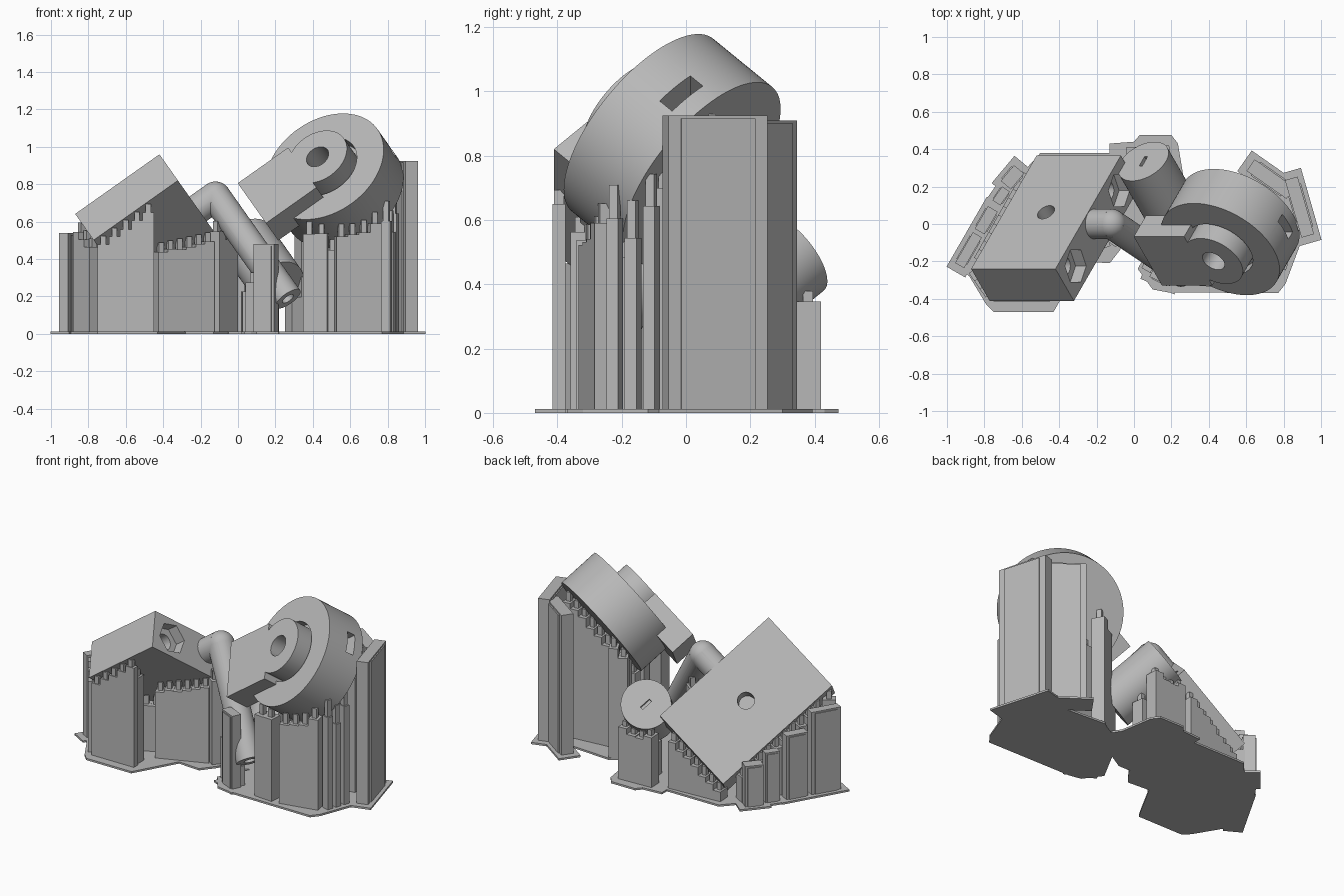
import bpy, bmesh, math, random
from mathutils import Matrix, Vector
from mathutils.bvhtree import BVHTree

random.seed(4)
cube = bpy.data.objects.get("Cube")
if cube:
    bpy.data.objects.remove(cube)

grey = bpy.data.materials.new("plain_grey")
grey.use_nodes = True
grey.diffuse_color = (0.48, 0.48, 0.48, 1)
grey.node_tree.nodes["Principled BSDF"].inputs["Base Color"].default_value = grey.diffuse_color

# Tilted frame shared by all printed parts: a cube stood on its corner
U = Vector((math.sqrt(2 / 3), 0, math.sqrt(1 / 3)))
V = Vector((math.sqrt(1 / 6), math.sqrt(0.5), -math.sqrt(1 / 3)))
T = U.cross(V)
TILT = Matrix((U, V, T)).transposed().to_4x4()


def add(name, bm):
    bmesh.ops.recalc_face_normals(bm, faces=bm.faces)
    mesh = bpy.data.meshes.new(name)
    bm.to_mesh(mesh)
    bm.free()
    mesh.materials.append(grey)
    ob = bpy.data.objects.new(name, mesh)
    bpy.context.collection.objects.link(ob)
    return ob


def block(name, centre, size, rot=TILT):
    bm = bmesh.new()
    bmesh.ops.create_cube(bm, size=1, matrix=Matrix.Translation(centre) @ rot @ Matrix.Diagonal((*size, 1)))
    return add(name, bm)


def rod(name, start, end, radius, sides=64):
    axis = end - start
    bm = bmesh.new()
    spin = axis.to_track_quat("Z", "Y").to_matrix().to_4x4()
    bmesh.ops.create_cone(bm, cap_ends=True, segments=sides, radius1=radius, radius2=radius,
                          depth=axis.length, matrix=Matrix.Translation((start + end) / 2) @ spin)
    return add(name, bm)


def boolean(ob, operation, *tools):
    for tool in tools:
        mod = ob.modifiers.new(operation, "BOOLEAN")
        mod.operation, mod.object, mod.solver = operation, tool, "EXACT"
    dg = bpy.context.evaluated_depsgraph_get()
    mesh = bpy.data.meshes.new_from_object(ob.evaluated_get(dg))
    ob.modifiers.clear()
    ob.data = mesh
    for tool in tools:
        bpy.data.objects.remove(tool)


def smooth(ob):
    bpy.ops.object.select_all(action="DESELECT")
    ob.select_set(True)
    bpy.context.view_layer.objects.active = ob
    bpy.ops.object.shade_smooth_by_angle(angle=math.radians(30))


# Rectangular housing with a round top hole and two hexagonal sockets
B = Vector((-0.42, -0.24, 0.96))
LEN_U, LEN_V, LEN_T = 0.552, 0.857, 0.242
mid = B - U * LEN_U / 2 + V * LEN_V / 2 - T * LEN_T / 2
housing = block("housing", mid, (LEN_U, LEN_V, LEN_T))
cuts = [rod("hole", mid, mid + T * 0.2, 0.05)]
for side in (-1, 1):
    p = mid + U * LEN_U / 2 + V * side * 0.285
    cuts.append(rod("socket", p - U * 0.07, p + U * 0.1, 0.098, 6))
    cuts.append(rod("socket_bore", p - U * 0.2, p, 0.05, 24))
boolean(housing, "DIFFERENCE", *cuts)

# Drum with a recess, raised hub, flat arm, bore and side slot
C = Vector((0.515, -0.043, 0.82))
R = 0.347
drum = rod("drum", C - V * 0.13, C + V * 0.13, R, 96)
boolean(drum, "DIFFERENCE", rod("recess", C - V * 0.2, C - V * 0.07, 0.19))
boolean(drum, "UNION", rod("hub", C - V * 0.22, C, 0.172),
        block("arm", C - U * 0.265 - V * 0.14, (0.33, 0.16, 0.37)))
boolean(drum, "DIFFERENCE", rod("bore", C - V * 0.3, C - V * 0.02, 0.065),
        block("slot", C + U * 0.32 + V * 0.04, (0.22, 0.055, 0.135)))

# Bent crank rod with a rounded elbow and drilled end
elbow = Vector((-0.12, 0, 0.735))
tip = elbow + (V * 0.4 - T * 0.91).normalized() * 0.72
crank = rod("crank_rod", elbow, tip, 0.08, 48)
bm = bmesh.new()
bmesh.ops.create_uvsphere(bm, u_segments=32, v_segments=16, radius=0.08, matrix=Matrix.Translation(elbow) @ TILT)
boolean(crank, "UNION", add("elbow", bm), rod("stub", elbow - U * 0.2, elbow, 0.08, 48))
along = (tip - elbow).normalized()
boolean(crank, "DIFFERENCE", rod("tip_hole", tip - along * 0.1, tip + along * 0.1, 0.035, 24))

# Thick peg with a shallow slot in its cap
cap = Vector((0.05, 0.335, 0.495))
peg = rod("peg", cap - T * 0.4, cap, 0.148)
boolean(peg, "DIFFERENCE", block("peg_slot", cap, (0.02, 0.07, 0.06)))

parts = [housing, drum, crank, peg]
for ob in parts:
    smooth(ob)
dg = bpy.context.evaluated_depsgraph_get()
trees = [BVHTree.FromObject(ob, dg) for ob in parts]


def underside(x, y):
    hits = [t.ray_cast(Vector((x, y, -0.1)), Vector((0, 0, 1)))[0] for t in trees]
    return min([h.z for h in hits if h], default=None)


def prism(bm, x, y, wide, deep, top, angle):
    place = Matrix.Translation((x, y, top / 2)) @ Matrix.Rotation(angle, 4, "Z")
    bmesh.ops.create_cube(bm, size=1, matrix=place @ Matrix.Diagonal((wide, deep, top, 1)))


# Support walls: stepped columns with short teeth reaching the part above
def support(name, a, b, deep=0.08, fill=1.0, gap=0.045, step=0.055):
    a, b = Vector(a), Vector(b)
    d = b - a
    angle = math.atan2(d.y, d.x)
    n = max(1, round(d.length / step))
    bm = bmesh.new()
    for i in range(n):
        p = a + d * (i + 0.5) / n
        z = underside(p.x, p.y)
        if z and z > 0.1:
            top = z - gap * random.uniform(0.85, 1.2)
            prism(bm, p.x, p.y, d.length / n * fill, deep, top, angle)
            prism(bm, p.x, p.y, 0.028, 0.03, z + 0.005, angle)
    add(name, bm)


# Each wall: start, end, then optional thickness, fill and gap
walls = {
    "housing_front": ((-0.75, -0.395), (-0.45, -0.395), 0.04),
    "housing_front_inner": ((-0.73, -0.33), (-0.46, -0.33), 0.06),
    "housing_corner": ((-0.85, -0.24), (-0.76, -0.37)),
    "housing_left": ((-0.82, -0.2), (-0.56, 0.26)),
    "housing_middle": ((-0.7, -0.25), (-0.38, -0.06)),
    "housing_right": ((-0.44, -0.2), (-0.14, -0.08)),
    "housing_end": ((-0.13, -0.1), (0.0, 0.07)),
    "housing_low": ((-0.3, 0.04), (-0.08, 0.18)),
    "housing_back": ((-0.48, 0.3), (-0.12, 0.32)),
    "arm_front": ((0.06, -0.2), (0.2, -0.28)),
    "drum_front_left": ((0.35, -0.29), (0.48, -0.3), 0.08, 1, 0.05),
    "drum_front": ((0.52, -0.3), (0.76, -0.25), 0.07, 1, 0.06),
    "drum_inner": ((0.42, -0.2), (0.7, -0.18), 0.06),
    "drum_middle": ((0.4, -0.08), (0.8, -0.07), 0.06),
    "drum_right": ((0.785, -0.25), (0.84, -0.08), 0.05, 0.65, 0.11),
    "drum_back": ((0.38, 0.04), (0.8, 0.08)),
    "drum_left": ((0.27, 0.1), (0.42, 0.18)),
    "peg_back": ((-0.04, 0.37), (0.19, 0.38), 0.08, 1, 0.03),
    "peg_middle": ((0.02, 0.25), (0.2, 0.27)),
}
for name, spec in walls.items():
    support(name + "_support", *spec)

# Free-standing support slabs: x, y, length, thickness, height, angle in degrees
slabs = {
    "tall_right": (0.885, 0.09, 0.32, 0.07, 0.925, 106),
    "tall_back": (0.73, 0.24, 0.26, 0.075, 0.91, -35),
    "left": (-0.885, -0.14, 0.19, 0.055, 0.54, 60),
    "left_middle": (-0.79, 0.02, 0.14, 0.06, 0.42, 60),
    "left_low": (-0.71, 0.15, 0.09, 0.05, 0.33, 55),
    "left_back": (-0.65, 0.25, 0.11, 0.07, 0.27, 50),
    "arm_side": (0.15, -0.28, 0.12, 0.06, 0.48, -25),
}
for name, (x, y, wide, deep, top, angle) in slabs.items():
    bm = bmesh.new()
    prism(bm, x, y, wide, deep, top, math.radians(angle))
    prism(bm, x, y, wide * 0.75, deep * 1.2, top - 0.01, math.radians(angle))
    add(name + "_support", bm)
    bm = bmesh.new()
    prism(bm, x, y, wide + 0.08, deep + 0.06, 0.012, math.radians(angle))
    add(name + "_foot", bm)

# Thin base sheets under the supports
sheets = {
    "housing_base": [(-0.79, -0.43), (-0.75, -0.47), (-0.43, -0.47), (-0.39, -0.4), (-0.28, -0.2),
                     (-0.13, -0.21), (-0.06, -0.12), (0.06, 0.16), (-0.08, 0.38), (-0.5, 0.38), (-0.7, 0.16),
                     (-0.95, -0.22), (-0.88, -0.28)],
    "peg_base": [(-0.13, 0.36), (-0.13, 0.43), (0.0, 0.44), (0.03, 0.475), (0.2, 0.475), (0.235, 0.43),
                 (0.27, 0.22), (0.36, 0.08), (0.2, 0.0), (0.03, -0.1), (-0.05, -0.1), (0.0, 0.1)],
    "drum_base": [(0.02, -0.24), (0.1, -0.35), (0.18, -0.365), (0.77, -0.37), (0.81, -0.32), (0.9, -0.08),
                  (0.88, 0.1), (0.7, 0.2), (0.4, 0.22), (0.22, 0.1), (0.15, 0.0)],
}
for name, outline in sheets.items():
    bm = bmesh.new()
    face = bm.faces.new([bm.verts.new((x, y, 0)) for x, y in outline])
    out = bmesh.ops.extrude_face_region(bm, geom=[face])
    bmesh.ops.translate(bm, vec=(0, 0, 0.012), verts=[g for g in out["geom"] if isinstance(g, bmesh.types.BMVert)])
    add(name, bm)
